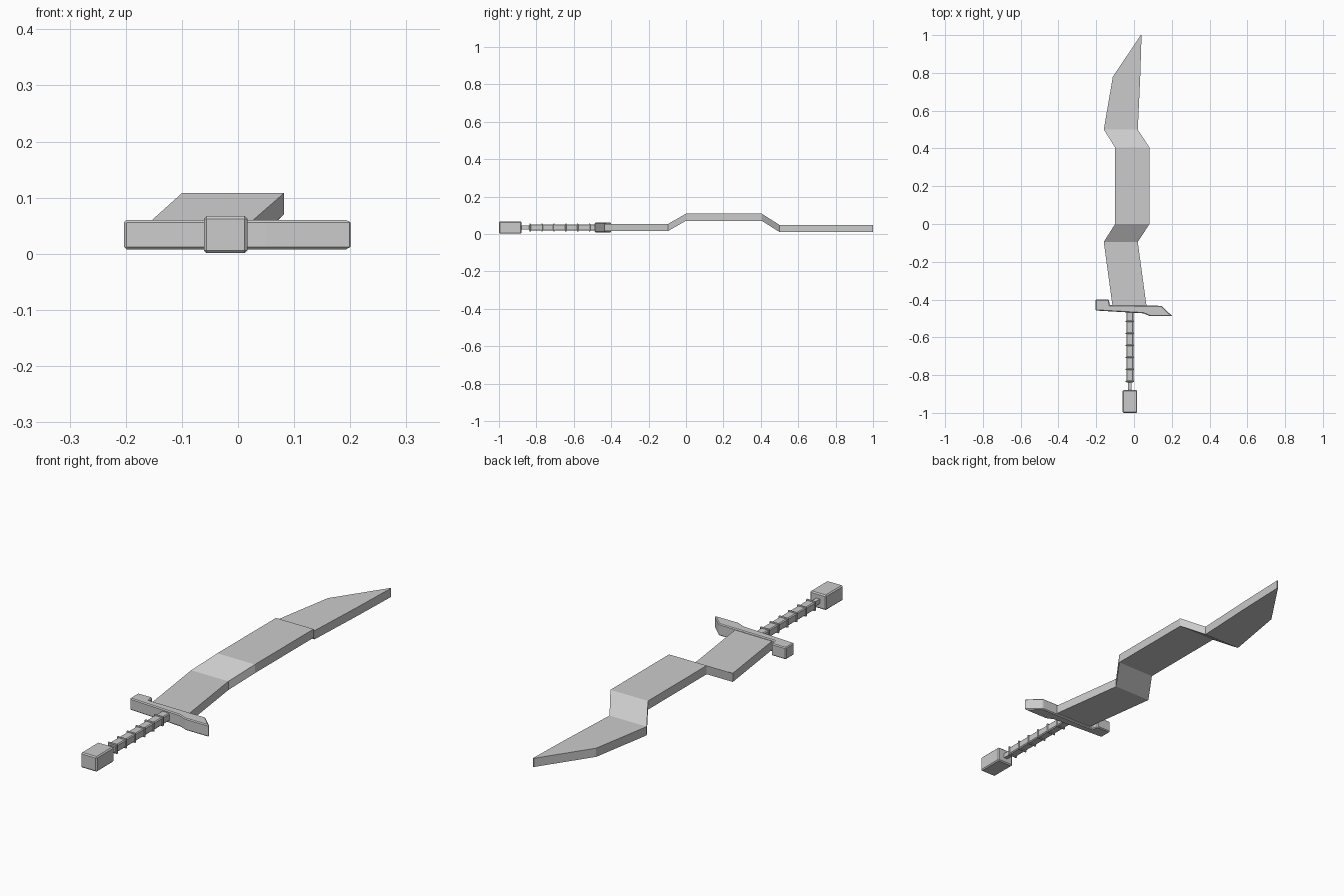
import bpy
import bmesh

cube = bpy.data.objects.get("Cube")
if cube:
    bpy.data.objects.remove(cube, do_unlink=True)

steel = bpy.data.materials.new("grey_steel")
steel.use_nodes = True
GREY = (0.6, 0.6, 0.6, 1)
steel.diffuse_color = GREY
steel.node_tree.nodes["Principled BSDF"].inputs["Base Color"].default_value = GREY

MID_Z = 0.034    # centre height of the grip
GRIP_X = -0.022  # the grip sits slightly off centre


def finish(name, bm, bevel=0):
    bmesh.ops.recalc_face_normals(bm, faces=bm.faces)
    mesh = bpy.data.meshes.new(name)
    bm.to_mesh(mesh)
    bm.free()
    mesh.materials.append(steel)
    obj = bpy.data.objects.new(name, mesh)
    bpy.context.collection.objects.link(obj)
    if bevel:
        mod = obj.modifiers.new("edge_bevel", "BEVEL")
        mod.width = bevel
        mod.segments = 1
    return obj


def box(name, y0, y1, width, height, bevel=0):
    bm = bmesh.new()
    bmesh.ops.create_cube(bm, size=1)
    for v in bm.verts:
        v.co.x = GRIP_X + v.co.x * width
        v.co.y = (y0 + y1) / 2 + v.co.y * (y1 - y0)
        v.co.z = MID_Z + v.co.z * height
    return finish(name, bm, bevel)


# Blade: cross-sections (y, left x, right x, underside z) bridged along its length
stations = [
    (-0.44, -0.113, 0.067, 0.016),
    (-0.095, -0.16, 0.02, 0.016),
    (0, -0.10, 0.082, 0.07),
    (0.405, -0.10, 0.082, 0.07),
    (0.5, -0.16, 0.02, 0.01),
    (0.78, -0.112, 0.033, 0.01),
    (1, 0.036, 0.04, 0.01),
]
THICK = 0.038
bm = bmesh.new()
rings = []
for y, x0, x1, z in stations:
    corners = [(x0, y, z), (x1, y, z), (x1, y, z + THICK), (x0, y, z + THICK)]
    rings.append([bm.verts.new(c) for c in corners])
for a, b in zip(rings, rings[1:]):
    for i in range(4):
        j = (i + 1) % 4
        bm.faces.new((a[i], a[j], b[j], b[i]))
bm.faces.new(rings[0])
bm.faces.new(rings[-1])
finish("blade", bm)

# Guard: flat outline extruded upward, with small bevels
outline = [(-0.203, -0.40), (-0.133, -0.40), (-0.128, -0.43), (0.145, -0.433),
           (0.203, -0.488), (0.085, -0.488), (0.05, -0.473), (-0.203, -0.458)]
bm = bmesh.new()
base = bm.faces.new([bm.verts.new((x, y, 0.008)) for x, y in outline])
top = bmesh.ops.extrude_face_region(bm, geom=[base])["geom"]
for v in top:
    if isinstance(v, bmesh.types.BMVert):
        v.co.z = 0.06
finish("guard", bm, 0.004)

# Grip with evenly spaced bands
box("grip", -0.84, -0.46, 0.038, 0.034, 0.004)
for i in range(6):
    y = -0.833 + i * 0.0635
    box(f"grip_band_{i + 1}", y - 0.004, y + 0.004, 0.045, 0.042, 0.002)

# Neck and pommel
box("pommel_neck", -0.89, -0.83, 0.018, 0.02)
box("pommel", -1, -0.88, 0.078, 0.066, 0.005)
